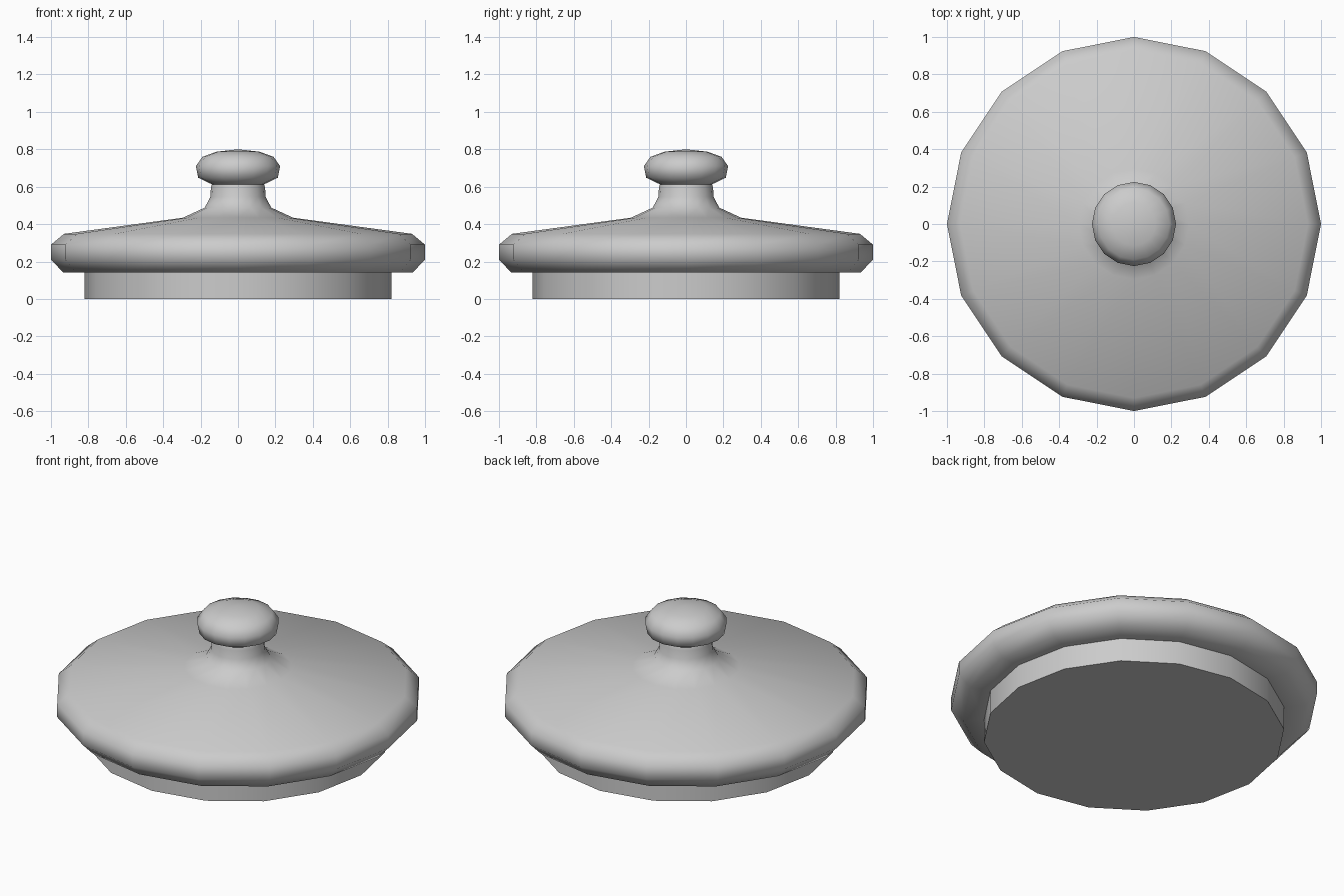
import bpy, bmesh, math

if "Cube" in bpy.data.objects:
    bpy.data.objects.remove(bpy.data.objects["Cube"])

SIDES = 16


def lathe(name, profile):
    """Revolve an (r, z) profile about z; a point with r = 0 becomes a pole."""
    bm = bmesh.new()
    rings = []
    for r, z in profile:
        if r == 0:
            rings.append([bm.verts.new((0, 0, z))] * SIDES)
        else:
            rings.append([bm.verts.new((r * math.cos(2 * math.pi * i / SIDES),
                                        r * math.sin(2 * math.pi * i / SIDES), z))
                          for i in range(SIDES)])
    for low, high in zip(rings, rings[1:]):
        for i in range(SIDES):
            j = (i + 1) % SIDES
            corners = dict.fromkeys((low[i], low[j], high[j], high[i]))
            bm.faces.new(list(corners))
    mesh = bpy.data.meshes.new(name)
    bm.to_mesh(mesh)
    bm.free()
    obj = bpy.data.objects.new(name, mesh)
    bpy.context.collection.objects.link(obj)
    bpy.ops.object.select_all(action='DESELECT')
    obj.select_set(True)
    bpy.context.view_layer.objects.active = obj
    bpy.ops.object.shade_smooth_by_angle(angle=math.radians(60))
    return obj


# Inner collar with closed flat bottom
lathe("collar", [(0, 0), (0.82, 0), (0.82, 0.14)])

# Rounded rim, sloping cover and flared neck
lathe("lid", [(0.82, 0.14), (0.935, 0.142), (1.0, 0.21), (1.0, 0.29),
              (0.93, 0.348), (0.295, 0.434), (0.178, 0.488),
              (0.148, 0.545), (0.145, 0.595), (0.14, 0.613)])

# Knob
lathe("knob", [(0.14, 0.613), (0.213, 0.648), (0.225, 0.71),
               (0.19, 0.76), (0.115, 0.787), (0, 0.80)])
